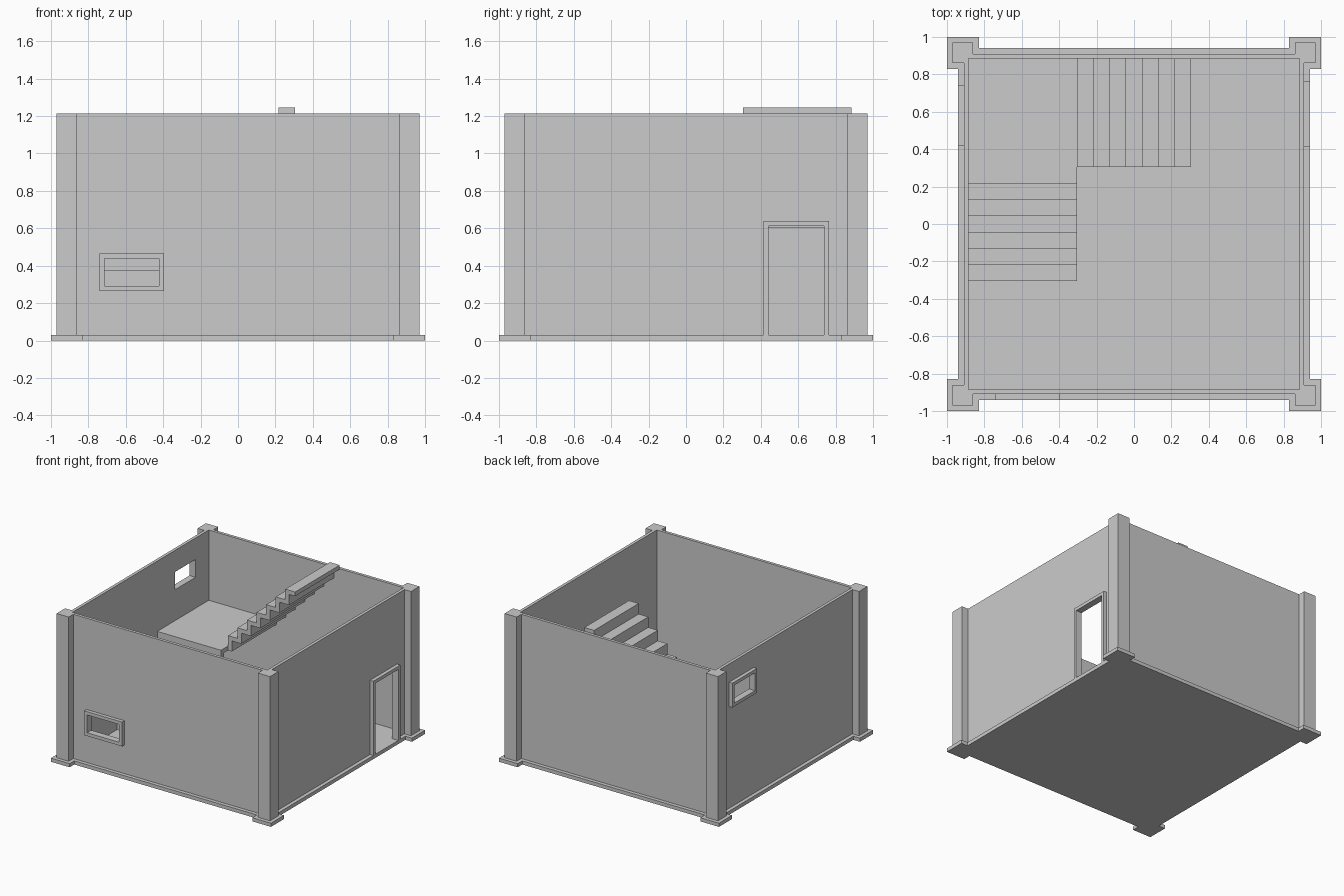
import bpy
import bmesh
from mathutils import Matrix, Vector

if "Cube" in bpy.data.objects:
    bpy.data.objects.remove(bpy.data.objects["Cube"])

stone = bpy.data.materials.new("plain_grey")
stone.use_nodes = True
GREY = (0.6, 0.6, 0.6, 1)
stone.diffuse_color = GREY
stone.node_tree.nodes["Principled BSDF"].inputs["Base Color"].default_value = GREY


def prism(name, points, sweep):
    """Extrude a closed outline of 3D points along the sweep vector."""
    bm = bmesh.new()
    face = bm.faces.new([bm.verts.new(p) for p in points])
    new = bmesh.ops.extrude_face_region(bm, geom=[face])["geom"]
    bmesh.ops.translate(bm, vec=sweep, verts=[v for v in new if isinstance(v, bmesh.types.BMVert)])
    bmesh.ops.recalc_face_normals(bm, faces=bm.faces)
    mesh = bpy.data.meshes.new(name)
    bm.to_mesh(mesh)
    bm.free()
    mesh.materials.append(stone)
    obj = bpy.data.objects.new(name, mesh)
    bpy.context.collection.objects.link(obj)
    return obj


def box(name, lo, hi):
    (x0, y0, z0), (x1, y1, z1) = lo, hi
    outline = [(x0, y0, z0), (x1, y0, z0), (x1, y1, z0), (x0, y1, z0)]
    return prism(name, outline, (0, 0, z1 - z0))


def cut(obj, lo, hi):
    """Subtract a box from an object and bake the result."""
    cutter = box("cutter", lo, hi)
    mod = obj.modifiers.new("cut", "BOOLEAN")
    mod.operation, mod.solver, mod.object = "DIFFERENCE", "EXACT", cutter
    graph = bpy.context.evaluated_depsgraph_get()
    mesh = bpy.data.meshes.new_from_object(obj.evaluated_get(graph))
    obj.modifiers.clear()
    obj.data = mesh
    bpy.data.objects.remove(cutter)


def turned(points, z):
    """Repeat a corner outline around all four corners."""
    return [Matrix.Rotation(k * 1.5707963, 3, "Z") @ Vector((x, y, z))
            for k in range(4) for x, y in points]


FLOOR, TOP = 0.03, 1.215
OUT, IN, TRIM = 0.91, 0.885, 0.94

# Base slab with projecting corner pads
pad = [(TRIM, 0.83), (1, 0.83), (1, 1), (0.83, 1), (0.83, TRIM)]
prism("base_slab", turned(pad, 0), (0, 0, FLOOR))

# L-shaped corner pillars
ell = [(OUT, 0.86), (0.97, 0.86), (0.97, 0.97), (0.86, 0.97), (0.86, OUT), (OUT, OUT)]
corners = turned(ell, FLOOR)
for k, place in enumerate(("back_left", "back_right", "front_right", "front_left")):
    prism(place + "_pillar", corners[k * 6:k * 6 + 6], (0, 0, TOP - FLOOR))

# Walls as one hollow shell
walls = box("walls", (-OUT, -OUT, FLOOR), (OUT, OUT, TOP))
cut(walls, (-IN, -IN, FLOOR - 0.1), (IN, IN, TOP + 0.1))


def opening(name, side, a, b, z0, z1, rim=0.027, sill=True):
    """Cut a framed opening in a wall; side is the outward direction."""
    def corners_at(d0, d1, a, b, z0, z1):
        if side in ("left", "right"):
            s = 1 if side == "left" else -1
            d0, d1 = sorted((s * d0, s * d1))
            return (d0, a, z0), (d1, b, z1)
        return (a, -d1, z0), (b, -d0, z1)
    frame = box(name, *corners_at(OUT, TRIM, a, b, z0, z1))
    low = z0 + rim if sill else z0
    hole_a, hole_b, hole_top = a + rim, b - rim, z1 - rim
    cut(walls, *corners_at(0.8, 1.1, hole_a, hole_b, low, hole_top))
    frame_low = low if sill else z0 - 0.1
    cut(frame, *corners_at(0.8, 1.1, hole_a, hole_b, frame_low, hole_top))


# Framed door and windows
opening("door_frame", "left", 0.415, 0.765, FLOOR, 0.64, sill=False)
opening("front_window_frame", "front", -0.74, -0.395, 0.265, 0.465)
opening("side_window_frame", "right", 0.42, 0.74, 0.865, 1.065)

# Two flights of thin folded stairs, the lower one ending in the landing
STEPS, GO, RISE, THICK = 7, 0.0868, 0.0868, 0.035
START = -0.305


def flight(z, end, drop):
    upper, under = [], []
    for i in range(STEPS):
        s, low, high = START + i * GO, z + i * RISE, z + (i + 1) * RISE
        upper += [(s, low), (s, high)]
        under += [(s + THICK, low - (THICK if i else drop)), (s + THICK, high - THICK)]
    upper.append((end, high))
    under.append((end, high - THICK))
    foot = [(START, z - drop)] if drop else []
    return upper + under[::-1] + foot


LANDING = FLOOR + STEPS * RISE
prism("lower_stairs_and_landing",
      [(-IN, s, z) for s, z in flight(FLOOR, IN, 0)], (IN + START, 0, 0))
prism("upper_stairs",
      [(s, -START, z) for s, z in flight(LANDING, -START, THICK)], (0, IN + START, 0))
